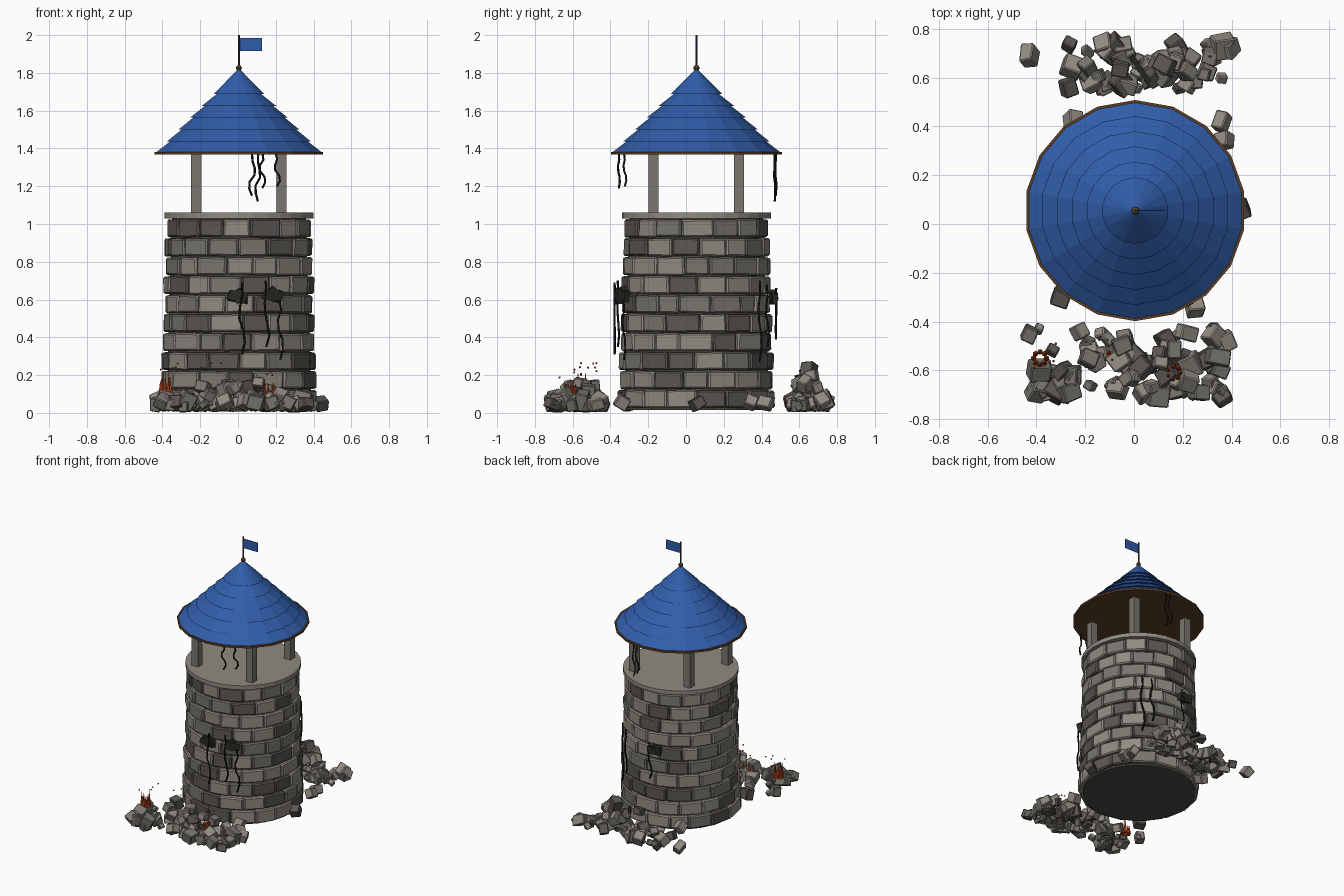
import bpy, bmesh, math, random
from mathutils import Matrix, Vector, Euler

random.seed(11)
if "Cube" in bpy.data.objects:
    bpy.data.objects.remove(bpy.data.objects["Cube"])

CX, CY = 0.005, 0.055  # tower axis


def material(name, r, g, b):
    m = bpy.data.materials.new(name)
    m.use_nodes = True
    m.diffuse_color = (r, g, b, 1)
    m.node_tree.nodes["Principled BSDF"].inputs["Base Color"].default_value = (r, g, b, 1)
    return m


LIGHT = material("light stone", 0.28, 0.26, 0.22)
MID = material("medium stone", 0.19, 0.18, 0.155)
DARK = material("dark stone", 0.105, 0.095, 0.085)
MORTAR = material("mortar", 0.075, 0.07, 0.06)
BLUE = material("roof blue", 0.03, 0.11, 0.4)
BROWN = material("wood brown", 0.11, 0.05, 0.018)
IRON = material("dark iron", 0.04, 0.035, 0.03)
BLACK = material("crack black", 0.008, 0.008, 0.007)
SOOT = material("soot", 0.022, 0.023, 0.017)
EMBER = material("ember orange", 0.6, 0.07, 0.01)
STONES = [LIGHT, MID, DARK]


def finish(name, bm, mats, bevel=0):
    bmesh.ops.recalc_face_normals(bm, faces=bm.faces)
    me = bpy.data.meshes.new(name)
    bm.to_mesh(me)
    bm.free()
    for m in mats:
        me.materials.append(m)
    ob = bpy.data.objects.new(name, me)
    bpy.context.collection.objects.link(ob)
    if bevel:
        mod = ob.modifiers.new("worn edges", "BEVEL")
        mod.width = bevel
        mod.segments = 1
    return ob


def add_box(bm, place, size, mat=0, jitter=0):
    made = bmesh.ops.create_cube(bm, size=1, matrix=place @ Matrix.Diagonal((*size, 1)))
    for v in made["verts"]:
        v.co += Vector([random.uniform(-jitter, jitter) for _ in range(3)])
        for f in v.link_faces:
            f.material_index = mat


def lathe(name, profile, sides, mat):
    """Spin (radius, z) points about the tower axis, starting at +y."""
    bm = bmesh.new()
    rings = []
    for r, z in profile:
        ring = []
        for i in range(sides):
            a = math.tau * i / sides
            ring.append(bm.verts.new((CX + r * math.sin(a), CY + r * math.cos(a), z)))
        rings.append(ring)
    for lo, hi in zip(rings, rings[1:]):
        for i in range(sides):
            j = (i + 1) % sides
            bm.faces.new((lo[i], lo[j], hi[j], hi[i]))
    bm.faces.new(rings[0])
    bm.faces.new(rings[-1])
    return finish(name, bm, [mat])


def stone_pick():
    return random.choices((0, 1, 2), (5, 3, 2))[0]


# Tower core, cap and floor
lathe("wall_core", [(0.385, 0.015), (0.355, 1.03)], 32, MORTAR)
lathe("wall_cap", [(0.395, 1.03), (0.395, 1.06)], 32, LIGHT)

# Ten staggered courses of stone blocks
bm = bmesh.new()
COURSES, PER_ROW = 10, 16
for row in range(COURSES):
    face = 0.406 - 0.03 * row / (COURSES - 1)
    edges = [i + 0.5 * (row % 2) + random.uniform(-0.14, 0.14) for i in range(PER_ROW)]
    edges.append(edges[0] + PER_ROW)
    for a, b in zip(edges, edges[1:]):
        width = (b - a) * math.tau / PER_ROW * face - 0.004
        turn = Matrix.Rotation((a + b) / 2 * math.tau / PER_ROW, 4, "Z")
        out = face - 0.04 + random.uniform(-0.004, 0.007)
        place = Matrix.Translation((CX, CY, 0.073 + 0.1005 * row)) @ turn @ Matrix.Translation((0, -out, 0))
        add_box(bm, place, (width, 0.08, 0.093), stone_pick(), 0.003)
finish("wall_blocks", bm, STONES, 0.008)

# Four posts under the roof
bm = bmesh.new()
for sx in (-1, 1):
    for sy in (-1, 1):
        add_box(bm, Matrix.Translation((CX + 0.226 * sx, CY + 0.226 * sy, 1.215)), (0.053, 0.053, 0.32))
finish("roof_posts", bm, [MID])

# Roof: brown brim and overlapping blue tiers
lathe("roof_brim", [(0.453, 1.368), (0.453, 1.382)], 18, BROWN)
tiers = [(0.442, 1.382), (0.387, 1.437), (0.325, 1.5), (0.263, 1.563), (0.2, 1.625), (0.136, 1.688)]
profile = []
for (r, z), (r2, z2) in zip(tiers, tiers[1:]):
    profile += [(r, z), (r2 - 0.022, z2 + 0.004)]
profile += [tiers[-1], (0.004, 1.82)]
lathe("roof_tiers", profile, 18, BLUE)

# Finial, pole and flag
bm = bmesh.new()
bmesh.ops.create_uvsphere(bm, u_segments=10, v_segments=8, radius=0.016, matrix=Matrix.Translation((CX, CY, 1.826)))
finish("finial_ball", bm, [BROWN])
lathe("flag_pole", [(0.005, 1.82), (0.005, 2.0)], 8, IRON)
bm = bmesh.new()
add_box(bm, Matrix.Translation((CX + 0.063, CY, 1.95)), (0.116, 0.004, 0.07))
finish("flag", bm, [BLUE])


# Dark ragged streaks hanging from the eaves and running down the wall
def streak(name, x, y, top, bottom, lean=0.02):
    cu = bpy.data.curves.new(name, "CURVE")
    cu.dimensions = "3D"
    cu.bevel_depth = 0.006
    cu.bevel_resolution = 0
    cu.use_fill_caps = True
    side = Vector((-(y - CY), x - CX, 0)).normalized()
    steps = 6
    sp = cu.splines.new("POLY")
    sp.points.add(steps)
    for i, p in enumerate(sp.points):
        t = i / steps
        off = side * (lean * (t - 0.5) + random.uniform(0.004, 0.014) * (-1) ** (i // 2))
        p.co = (x + off.x, y + off.y, top + (bottom - top) * t, 1)
    ob = bpy.data.objects.new(name, cu)
    cu.materials.append(BLACK)
    bpy.context.collection.objects.link(ob)


for i, (x, y, end) in enumerate([(0.13, -0.355, 1.19), (0.205, -0.325, 1.2), (0.075, 0.475, 1.15), (0.105, 0.47, 1.12)]):
    streak(f"eave_streak_{i}", x, y, 1.37, end)
for i, (x, y, top, end) in enumerate([(0.02, -0.378, 0.69, 0.31), (0.15, -0.36, 0.7, 0.35), (0.222, -0.33, 0.6, 0.28),
                                      (0.255, 0.39, 0.7, 0.27), (0.2, 0.43, 0.68, 0.35), (-0.03, 0.477, 0.66, 0.39)]):
    streak(f"wall_streak_{i}", x, y, top, end)

# Scorched patches on the wall
bm = bmesh.new()
for x, y, z, tilt in [(0.0, -0.358, 0.615, 0.25), (0.185, -0.33, 0.625, 0.12), (-0.06, 0.463, 0.61, -0.1)]:
    turn = Matrix.Rotation(math.atan2(x - CX, -(y - CY)), 4, "Z") @ Matrix.Rotation(tilt, 4, "Y")
    add_box(bm, Matrix.Translation((x, y, z)) @ turn, (0.1, 0.03, 0.058), 0, 0.008)
    add_box(bm, Matrix.Translation((x, y, z + 0.005)) @ turn @ Matrix.Rotation(0.7, 4, "Y"), (0.06, 0.034, 0.06), 0, 0.005)
finish("scorch_patches", bm, [SOOT])


# Rubble heaps in front and behind, and strays round the base
def drop_stone(bm, x, y, z, s):
    spin = Euler([random.uniform(-0.6, 0.6), random.uniform(-0.6, 0.6), random.uniform(0, 3)]).to_matrix().to_4x4()
    size = [s * random.uniform(0.8, 1.15) for _ in range(3)]
    reach = sum(abs(spin[2][i]) * size[i] / 2 for i in range(3))
    add_box(bm, Matrix.Translation((x, y, max(z, reach + 0.004))) @ spin, size, stone_pick(), s * 0.05)


def heap(name, count, x_mid, half_x, y_mid, half_y, peak, strays):
    bm = bmesh.new()
    for i in range(count):
        u = random.uniform(-1, 1)
        v = random.uniform(-1, 1)
        high = peak * (1 - u * u) * (1 - v * v)
        drop_stone(bm, x_mid + half_x * u, y_mid + half_y * v, random.random() * high, random.uniform(0.04, 0.082))
    for x, y in strays:
        drop_stone(bm, x, y, 0, 0.07)
    finish(name, bm, STONES, 0.005)


heap("front_rubble", 78, -0.02, 0.38, -0.57, 0.14, 0.2,
     [(-0.43, -0.45), (-0.4, -0.69), (0.36, -0.71), (0.38, -0.48), (0.33, -0.46), (0.25, -0.34), (-0.3, -0.3)])
heap("back_rubble", 58, 0.05, 0.33, 0.645, 0.09, 0.25,
     [(-0.43, 0.69), (0.36, 0.42), (0.37, 0.34), (-0.27, 0.56), (0.39, 0.72), (-0.25, 0.42), (0.44, 0.06)])

# Charred beam on the back heap
bm = bmesh.new()
add_box(bm, Matrix.Translation((0.025, 0.635, 0.2)) @ Euler((0.2, 0, 0.6)).to_matrix().to_4x4(), (0.022, 0.13, 0.022))
finish("charred_beam", bm, [SOOT])

# Flames and floating sparks over the front rubble
bm = bmesh.new()
for x, y, z, n, tall in [(-0.385, -0.55, 0.1, 8, 0.11), (0.165, -0.61, 0.08, 7, 0.09), (-0.13, -0.53, 0.1, 2, 0.06)]:
    for i in range(n):
        a = math.tau * i / n
        h = tall * random.uniform(0.6, 1.1)
        spot = (x + 0.026 * math.cos(a), y + 0.026 * math.sin(a), z + h / 2)
        bmesh.ops.create_cone(bm, cap_ends=True, segments=6, radius1=0.012, radius2=0, depth=h, matrix=Matrix.Translation(spot))
    for i in range(4):
        spot = (x + random.uniform(-0.07, 0.07), y + random.uniform(-0.06, 0.06), z + random.uniform(0.1, 0.17))
        bmesh.ops.create_icosphere(bm, subdivisions=1, radius=0.006, matrix=Matrix.Translation(spot))
finish("flames_and_sparks", bm, [EMBER])
